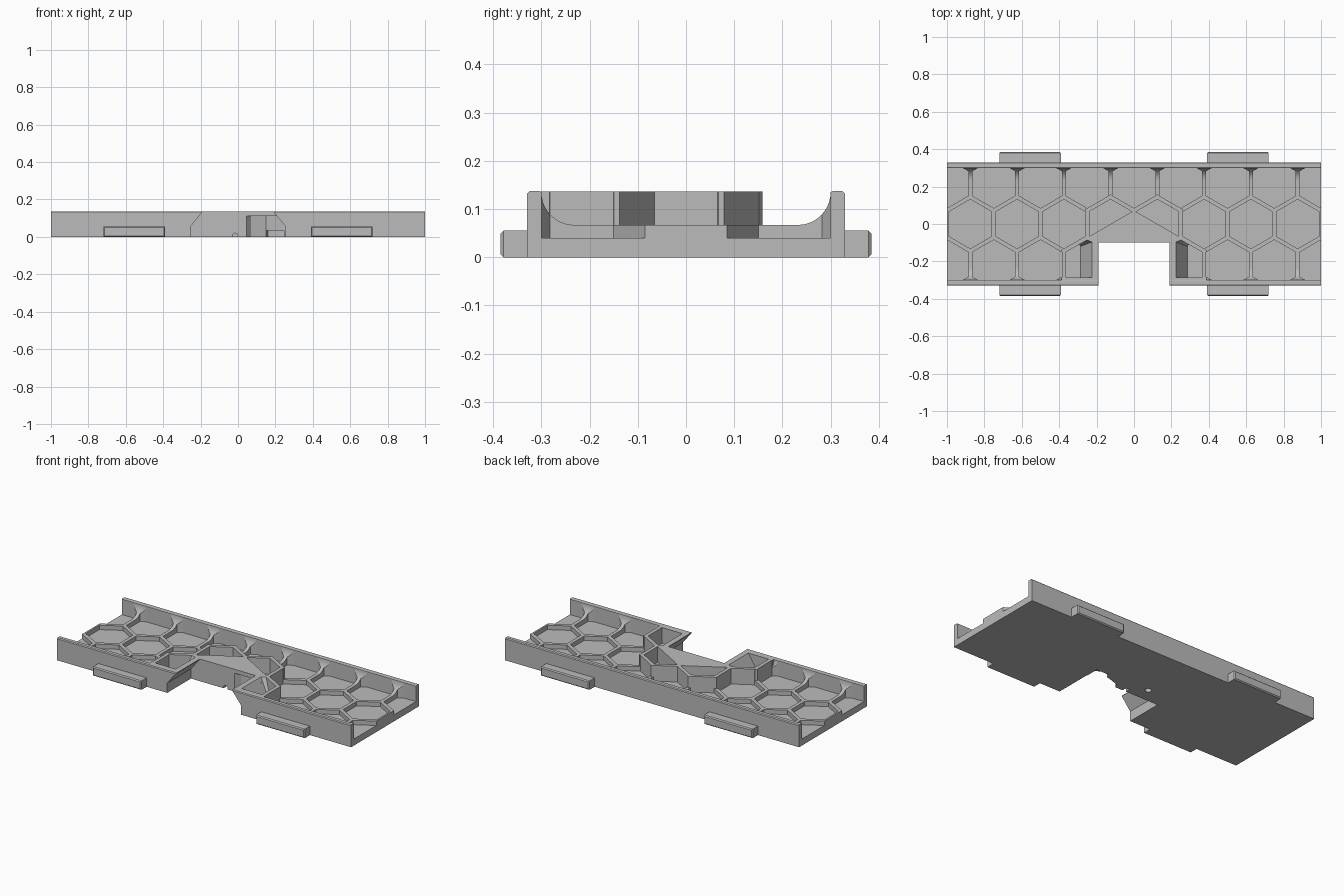
import bpy, bmesh
from math import sin, cos, pi, radians
from mathutils import Matrix

cube = bpy.data.objects.get("Cube")
if cube:
    bpy.data.objects.remove(cube, do_unlink=True)

GREY = bpy.data.materials.new("light grey plastic")
GREY.use_nodes = True
GREY.diffuse_color = (0.5, 0.5, 0.5, 1)
GREY.node_tree.nodes["Principled BSDF"].inputs["Base Color"].default_value = (0.5, 0.5, 0.5, 1)

PITCH = 0.25                 # honeycomb spacing
ROW = PITCH * 0.866          # distance between rows
FLOOR, RIB, TOP = 0.04, 0.067, 0.137
WALL_IN, WALL_OUT = 0.30, 0.33


def finish(name, bm):
    bmesh.ops.recalc_face_normals(bm, faces=bm.faces)
    mesh = bpy.data.meshes.new(name)
    bm.to_mesh(mesh)
    bm.free()
    obj = bpy.data.objects.new(name, mesh)
    bpy.context.collection.objects.link(obj)
    mesh.materials.append(GREY)
    return obj


def loft(bm, low, high):
    """Closed solid between two matching loops of 3D points."""
    a = [bm.verts.new(p) for p in low]
    b = [bm.verts.new(p) for p in high]
    n = len(a)
    bm.faces.new(a)
    bm.faces.new(b)
    for i in range(n):
        bm.faces.new((a[i], a[(i + 1) % n], b[(i + 1) % n], b[i]))


def prism(bm, pts, z0, z1, pts_high=None):
    loft(bm, [(x, y, z0) for x, y in pts], [(x, y, z1) for x, y in pts_high or pts])


def hexagon(cx, cy, apothem):
    r = apothem / cos(pi / 6)
    return [(cx + r * sin(k * pi / 3), cy + r * cos(k * pi / 3)) for k in range(6)]


def mirrored(pts):
    return [(-x, y) for x, y in pts]


def combine(target, tool, operation):
    mod = target.modifiers.new(operation, 'BOOLEAN')
    mod.operation, mod.solver, mod.object = operation, 'EXACT', tool
    bpy.context.view_layer.objects.active = target
    bpy.ops.object.modifier_apply(modifier=mod.name)
    bpy.data.objects.remove(tool, do_unlink=True)


# Tray: channel section with curved fillets, run along x
r = TOP - 0.002 - RIB
half = [(WALL_OUT, 0), (WALL_OUT, TOP - 0.005), (WALL_OUT - 0.005, TOP),
        (WALL_IN + 0.004, TOP), (WALL_IN, TOP - 0.002)]
half += [(WALL_IN - r + r * cos(t), RIB + r - r * sin(t))
         for t in [k * pi / 20 for k in range(1, 11)]]
section = half + mirrored(half)[::-1]
bm = bmesh.new()
loft(bm, [(-1, y, z) for y, z in section], [(1, y, z) for y, z in section])
tray = finish("tray", bm)

# Full-height block around the front opening
side = [(0.388, -0.32), (0.388, -0.138), (0.263, -0.065), (0.263, 0.079), (0.125, 0.159)]
bm = bmesh.new()
prism(bm, side + [(0, 0.087)] + mirrored(side)[::-1], 0.02, TOP - 0.0005)
combine(tray, finish("raised_block", bm), 'UNION')

# Honeycomb pockets, clipped at the side walls
bm = bmesh.new()
for row in (-1, 0, 1):
    for i in range(-4, 5):
        x = i * PITCH + (PITCH / 2 if row == 0 else 0)
        if x > 1.01 or (row == 0 and abs(x) < 0.2) or (row == -1 and abs(x) < 0.3):
            continue
        prism(bm, hexagon(x, row * ROW, 0.114), FLOOR, 0.2)
for s in (1, -1):
    geom = bm.verts[:] + bm.edges[:] + bm.faces[:]
    bmesh.ops.bisect_plane(bm, geom=geom, plane_co=(0, s * WALL_IN, 0),
                           plane_no=(0, s, 0), clear_outer=True)
    bmesh.ops.holes_fill(bm, edges=[e for e in bm.edges if e.is_boundary])
combine(tray, finish("pocket_cutter", bm), 'DIFFERENCE')

# Half-cell pockets and sloped pockets beside the opening
bm = bmesh.new()
half_cell = [(0.239, -0.066), (0.239, 0.066), (0.125, 0.132), (0.011, 0.066)]
low = [(0.285, -0.285), (0.285, -0.12), (0.292, -0.109), (0.363, -0.15), (0.363, -0.285)]
high = [(0.222, -0.285), (0.222, -0.095), (0.25, -0.085), (0.363, -0.15), (0.363, -0.285)]
for flip in (list, mirrored):
    prism(bm, flip(half_cell), FLOOR, 0.2)
    prism(bm, flip(low), FLOOR, 0.14, flip(high))
combine(tray, finish("side_pocket_cutter", bm), 'DIFFERENCE')

# Front opening, wider at the bottom
edge = [(0.25, -0.1), (0.25, 0.06), (0.19, 0.134), (0.19, 0.2)]
outline = edge + mirrored(edge)[::-1]
bm = bmesh.new()
loft(bm, [(x, -0.5, z) for x, z in outline], [(x, -0.1, z) for x, z in outline])
combine(tray, finish("opening_cutter", bm), 'DIFFERENCE')

# Latch recess behind the opening, with a lower slot
bm = bmesh.new()
prism(bm, [(0.03, -0.12), (0.07, -0.07), (0.15, -0.045), (0.24, -0.098), (0.24, -0.12)], -0.1, 0.112)
combine(tray, finish("recess_cutter", bm), 'DIFFERENCE')
bm = bmesh.new()
prism(bm, [(0.13, -0.12), (0.16, -0.02), (0.247, -0.02), (0.247, -0.12)], -0.1, 0.033)
combine(tray, finish("slot_cutter", bm), 'DIFFERENCE')

# Small round hole underneath and groove in the back of the opening
bm = bmesh.new()
bmesh.ops.create_cone(bm, cap_ends=True, segments=20, radius1=0.018, radius2=0.018, depth=0.05,
                      matrix=Matrix.Translation((-0.11, -0.012, 0)))
bmesh.ops.create_cone(bm, cap_ends=True, segments=20, radius1=0.014, radius2=0.014, depth=0.08,
                      matrix=Matrix.Translation((-0.015, -0.11, 0.006)) @ Matrix.Rotation(pi / 2, 4, 'X'))
combine(tray, finish("hole_cutter", bm), 'DIFFERENCE')

bpy.ops.object.select_all(action='DESELECT')
tray.select_set(True)
bpy.context.view_layer.objects.active = tray
bpy.ops.object.shade_smooth_by_angle(angle=radians(25))

# Clip tabs on both long sides
for sx, side_name in ((1, "left"), (-1, "right")):
    for sy, end_name in ((-1, "front"), (1, "back")):
        bm = bmesh.new()
        x0, x1 = sx * 0.39, sx * 0.72
        y0, y1 = sy * 0.32, sy * 0.385
        prism(bm, [(x0, y0), (x1, y0), (x1, y1), (x0, y1)], 0, 0.055)
        outer = [e for e in bm.edges if all(abs(v.co.y) > 0.38 for v in e.verts)]
        bmesh.ops.bevel(bm, geom=outer, offset=0.006, segments=1, affect='EDGES')
        finish(f"{end_name}_{side_name}_tab", bm)
